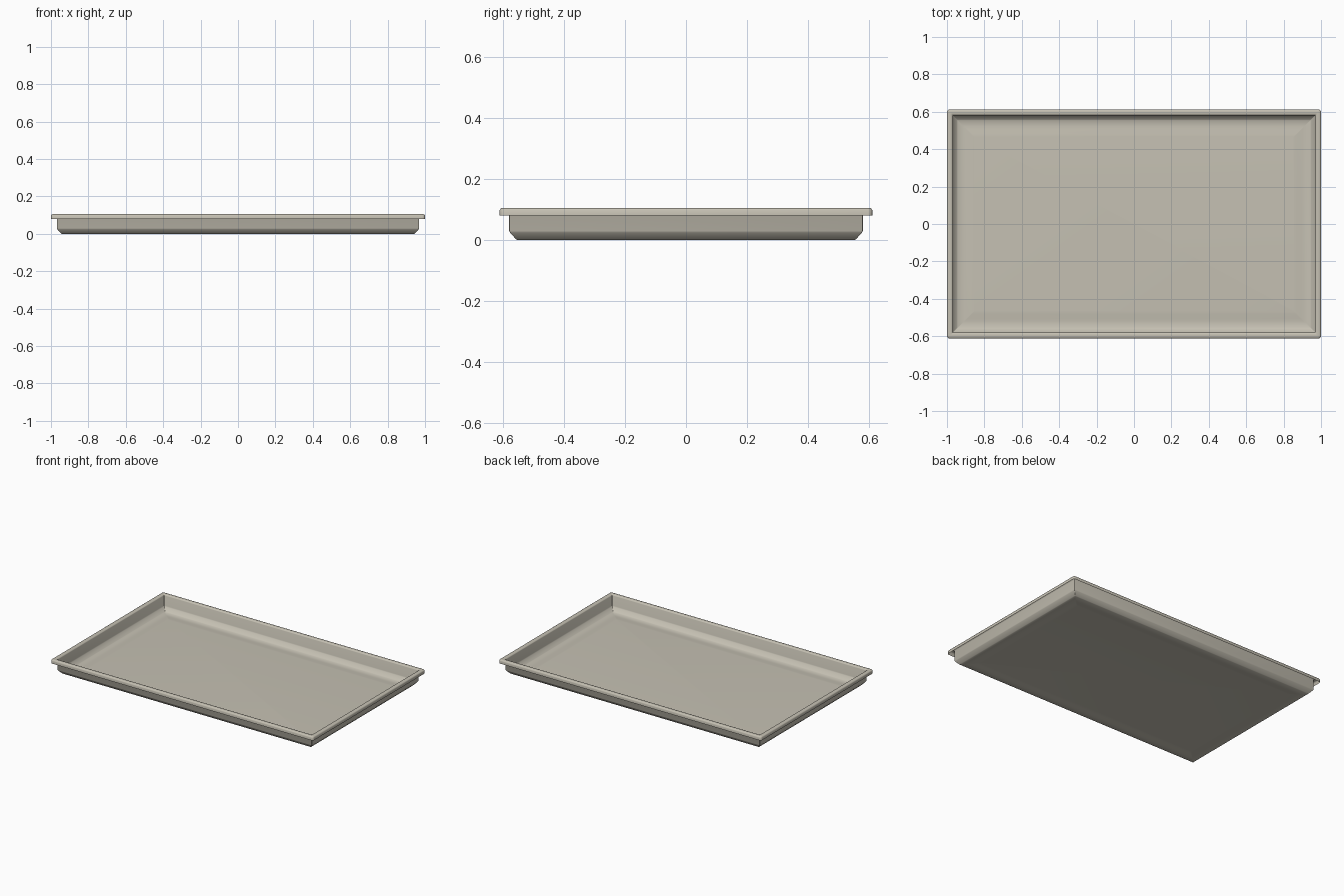
import bpy, bmesh, math

if "Cube" in bpy.data.objects:
    bpy.data.objects.remove(bpy.data.objects["Cube"])

# Warm grey metal
mat = bpy.data.materials.new("warm_grey")
mat.diffuse_color = (0.56, 0.53, 0.45, 1)
mat.use_nodes = True
mat.node_tree.nodes["Principled BSDF"].inputs["Base Color"].default_value = mat.diffuse_color

# Sheet profile from lip to floor: inset from the outer edge, height, corner radius
PROFILE = [
    (0.000, 0.080, 0.014), (0.000, 0.098, 0.014), (0.003, 0.103, 0.013),   # folded lip
    (0.008, 0.105, 0.010), (0.022, 0.105, 0.006), (0.028, 0.103, 0.004),   # flat rim
    (0.031, 0.098, 0.003), (0.031, 0.030, 0.003), (0.034, 0.024, 0.003),   # wall
    (0.053, 0.003, 0.003), (0.058, 0.000, 0.003),                          # sloped foot
    (0.092, 0.000, 0.003), (0.105, 0.001, 0.003),                          # floor margin
    (0.130, 0.004, 0.003), (0.145, 0.005, 0.003),                          # raised panel
]
HALF_X, HALF_Y, STEPS = 1.0, 0.612, 4


def ring(bm, inset, z, r):
    """Rounded rectangle of vertices at one height."""
    hx, hy = HALF_X - inset - r, HALF_Y - inset - r
    verts = []
    for q, (sx, sy) in enumerate([(1, 1), (-1, 1), (-1, -1), (1, -1)]):
        for i in range(STEPS + 1):
            a = math.pi / 2 * (q + i / STEPS)
            verts.append(bm.verts.new((sx * hx + r * math.cos(a),
                                       sy * hy + r * math.sin(a), z)))
    return verts


# Tray: loft the rings and close the floor
bm = bmesh.new()
rings = [ring(bm, *p) for p in PROFILE]
for lo, hi in zip(rings, rings[1:]):
    n = len(lo)
    for i in range(n):
        j = (i + 1) % n
        bm.faces.new((lo[i], lo[j], hi[j], hi[i]))
bm.faces.new(rings[-1])
mesh = bpy.data.meshes.new("baking_tray")
bm.to_mesh(mesh)
bm.free()
mesh.materials.append(mat)
tray = bpy.data.objects.new("baking_tray", mesh)
bpy.context.collection.objects.link(tray)

# Smooth bends, crisp corners
bpy.context.view_layer.objects.active = tray
tray.select_set(True)
bpy.ops.object.shade_smooth_by_angle(angle=math.radians(40))
